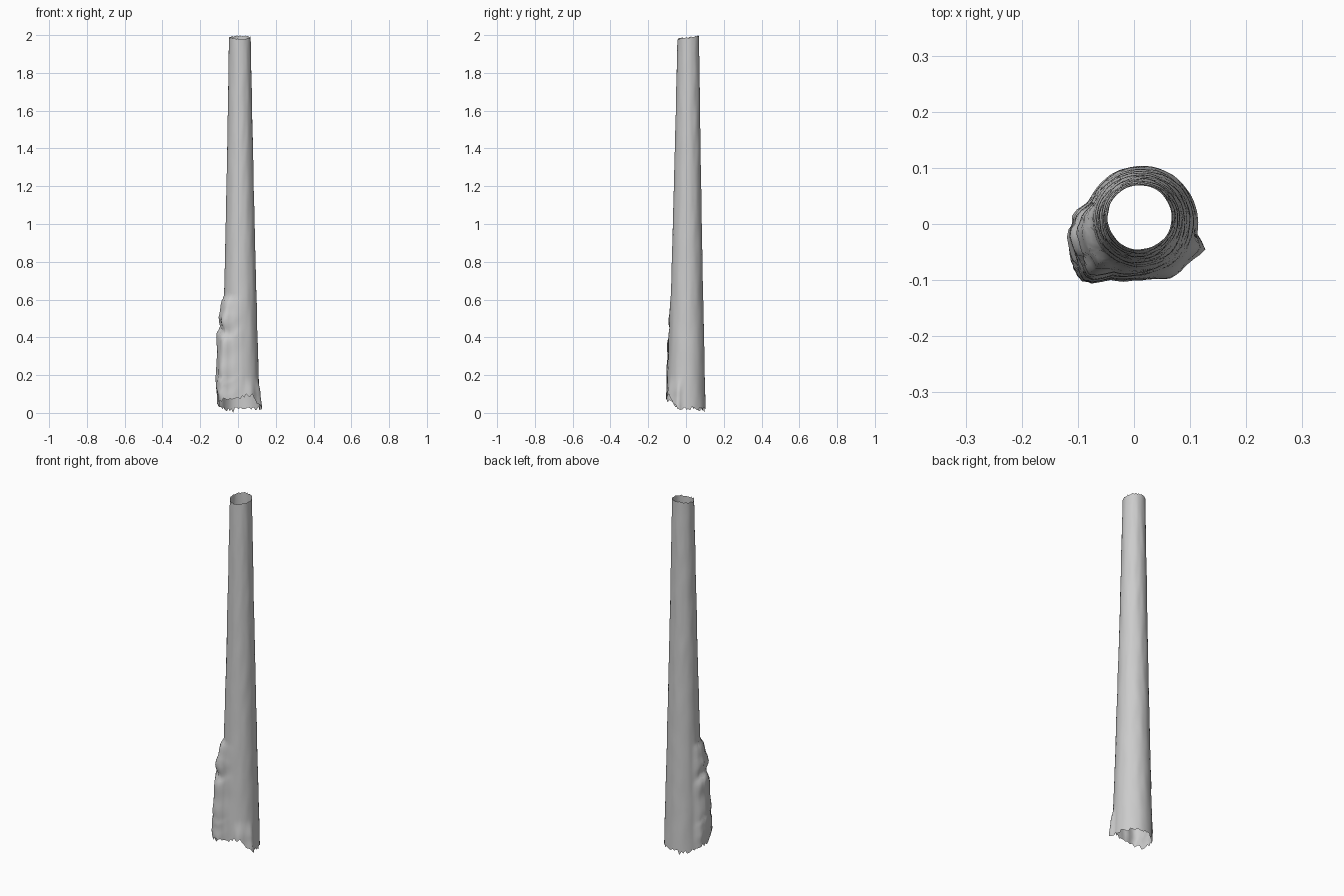
import bpy, bmesh, math, random
from mathutils import Vector, noise

if "Cube" in bpy.data.objects:
    bpy.data.objects.remove(bpy.data.objects["Cube"])

random.seed(4)
SEG, RINGS = 64, 120


def curve(points, t):
    """Smoothly interpolate a short list of (position, value) points."""
    if t <= points[0][0]:
        return points[0][1]
    for (a, va), (b, vb) in zip(points, points[1:]):
        if t <= b:
            f = (t - a) / (b - a)
            f = f * f * (3 - 2 * f)
            return va + (vb - va) * f
    return points[-1][1]


# Trunk taper: radius by height
TAPER = [(0, 0.102), (2, 0.057)]
# Burl on the front left: outward push by angle and strength by height
BURL_ANGLE = [(155, 0), (180, 0.026), (190, 0.040), (205, 0.043), (224, 0.048),
              (245, 0.015), (268, 0.004), (285, 0)]
BURL_HEIGHT = [(0.0, 0.5), (0.06, 0.75), (0.12, 1.0), (0.17, 1.0), (0.2, 0.82), (0.3, 0.88),
               (0.4, 0.98), (0.44, 0.5), (0.5, 0.8), (0.56, 0.55), (0.59, 0.4), (0.62, 0)]
# Small flare at the front right of the foot
FLARE_ANGLE = [(275, 0), (303, 0.018), (320, 0.012), (338, 0.022), (348, 0)]
FLARE_HEIGHT = [(0.03, 1), (0.1, 0.7), (0.2, 0)]
# Broken bottom edge height by angle
FOOT = [(0, 0.025), (150, 0.02), (180, 0.045), (205, 0.04), (225, 0.07), (270, 0.085),
        (303, 0.10), (335, 0.03), (360, 0.025)]


def surface(deg, z):
    a = math.radians(deg)
    f = z / 2
    r = 0.102 + (0.057 - 0.102) * f - 0.003 * math.sin(math.pi * f)
    d = Vector((math.cos(a), math.sin(a), 0))
    # folds in the burl, wandering up and down with the angle
    zb = z + 0.02 * math.sin(a * 5)
    burl = curve(BURL_ANGLE, deg) * curve(BURL_HEIGHT, zb if z < 0.5 else z)
    n = noise.noise(Vector((d.x * 2, d.y * 2, z * 11)))
    r += burl * (1 + 0.3 * n)
    r += curve(FLARE_ANGLE, deg) * curve(FLARE_HEIGHT, z)
    r += 0.0015 * noise.noise(Vector((d.x * 3, d.y * 3, z * 8)))
    centre = Vector((0.013 - 0.003 * f, 0.002 + 0.010 * f, z))
    return centre + d * r


# Hollow trunk: one open sheet with ragged ends
bm = bmesh.new()
columns = []
for i in range(SEG):
    deg = 360 * i / SEG
    low = max(0, curve(FOOT, deg) + random.uniform(-0.013, 0.009))
    if i == 20:
        low = 0.0
    high = 1.988 + 0.008 * math.sin(math.radians(deg)) + random.uniform(-0.004, 0.004)
    col = []
    for j in range(RINGS + 1):
        t = (j / RINGS) ** 1.4  # rings are denser near the burl
        col.append(bm.verts.new(surface(deg, low + (high - low) * t)))
    columns.append(col)
for i in range(SEG):
    c, n = columns[i], columns[(i + 1) % SEG]
    for j in range(RINGS):
        bm.faces.new((c[j], n[j], n[j + 1], c[j + 1])).smooth = True

mesh = bpy.data.meshes.new("tree_trunk")
bm.to_mesh(mesh)
bm.free()
trunk = bpy.data.objects.new("tree_trunk", mesh)
bpy.context.collection.objects.link(trunk)
